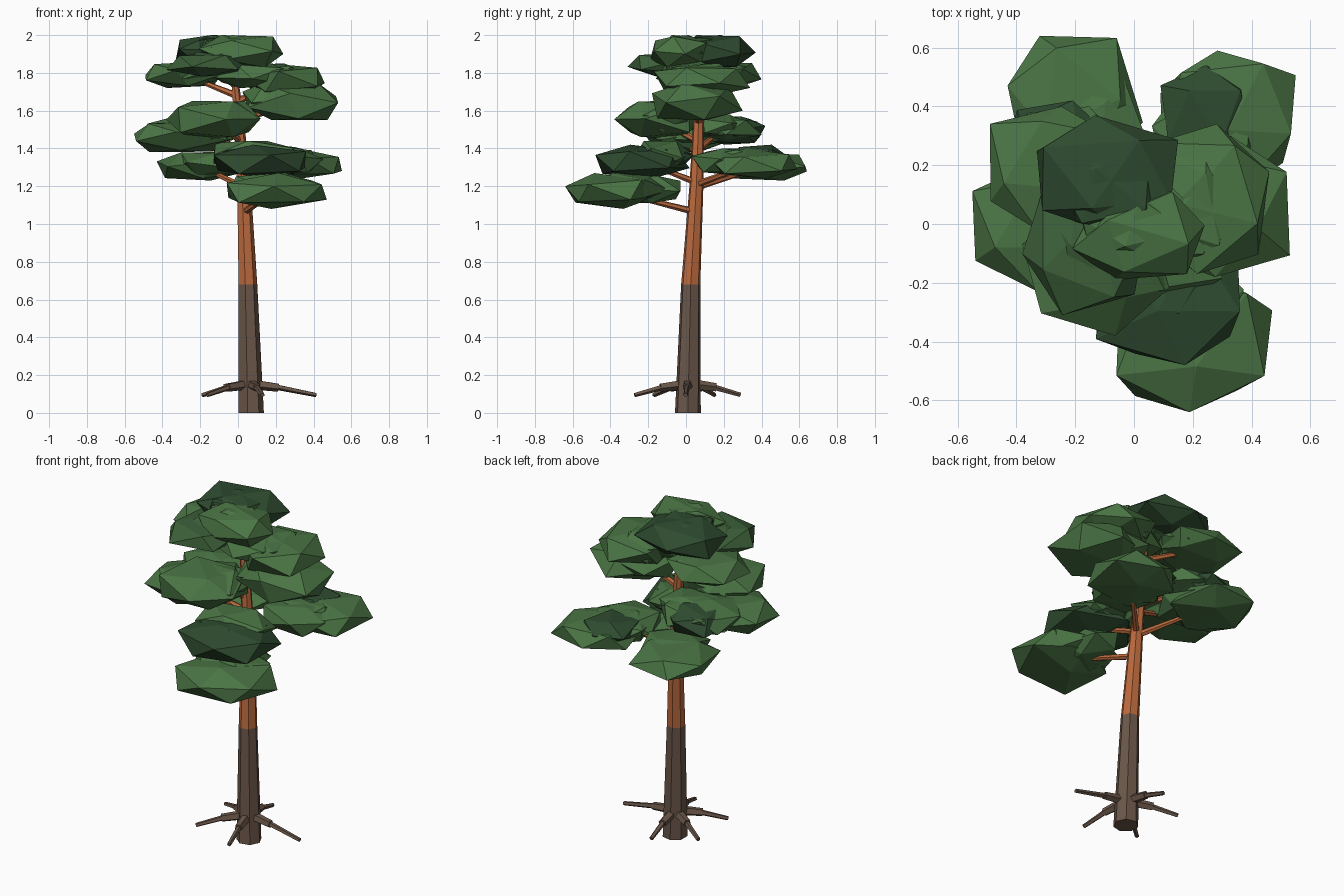
import bpy, bmesh, math, random
from mathutils import Vector, Euler

old = bpy.data.objects.get("Cube")
if old:
    bpy.data.objects.remove(old, do_unlink=True)


def material(name, rgb):
    lin = [((c / 255 + 0.055) / 1.055) ** 2.4 for c in rgb] + [1.0]
    m = bpy.data.materials.new(name)
    m.use_nodes = True
    m.diffuse_color = lin
    m.node_tree.nodes["Principled BSDF"].inputs["Base Color"].default_value = lin
    return m


BARK = material("dark bark", (106, 86, 73))
SIENNA = material("orange bark", (186, 105, 61))
LIGHT = material("light needles", (74, 116, 68))
MID = material("middle needles", (61, 97, 58))
DARK = material("dark needles", (47, 76, 48))


def make(name, bm, mat):
    bmesh.ops.recalc_face_normals(bm, faces=bm.faces)
    me = bpy.data.meshes.new(name)
    bm.to_mesh(me)
    bm.free()
    me.materials.append(mat)
    ob = bpy.data.objects.new(name, me)
    bpy.context.collection.objects.link(ob)
    return ob


def loft(name, rings, sides, mat):
    """Faceted tube through (centre, radius) rings; flat rings if upright."""
    bm = bmesh.new()
    axis = (rings[-1][0] - rings[0][0]).normalized()
    turn = Vector((0, 0, 1)).rotation_difference(axis)
    if axis.z > 0.9:
        turn.identity()
    loops = []
    for centre, r in rings:
        loops.append([bm.verts.new(centre + turn @ Vector((
            r * math.cos(math.tau * i / sides), r * math.sin(math.tau * i / sides), 0)))
            for i in range(sides)])
    for a, b in zip(loops, loops[1:]):
        for i in range(sides):
            j = (i + 1) % sides
            bm.faces.new((a[i], a[j], b[j], b[i]))
    bm.faces.new(loops[0][::-1])
    bm.faces.new(loops[-1])
    return make(name, bm, mat)


# Trunk: leaning, tapered, in two bark colours
trunk = [(Vector((0.067, 0.01, 0)), 0.07), (Vector((0.05, 0.025, 0.68)), 0.052),
         (Vector((0.03, 0.055, 1.2)), 0.038), (Vector((0.0, 0.068, 1.6)), 0.027),
         (Vector((-0.03, 0.07, 1.88)), 0.014)]
loft("lower_trunk", trunk[:2], 7, BARK)
loft("upper_trunk", trunk[1:], 7, SIENNA)


def trunk_at(z):
    for (a, _), (b, _) in zip(trunk, trunk[1:]):
        if z <= b.z:
            return a.lerp(b, (z - a.z) / (b.z - a.z))
    return trunk[-1][0]


# Roots: thick stub and a thin drooping tip
for n, (angle, length) in enumerate([(97, 0.28), (151, 0.29), (218, 0.29), (283, 0.29), (358, 0.35)]):
    d = Vector((math.cos(math.radians(angle)), math.sin(math.radians(angle)), 0))
    base = Vector((0.065, 0.01, 0))
    up = Vector((0, 0, 1))
    mid = base + d * 0.15 + up * 0.135
    loft(f"root_base_{n}", [(base + d * 0.03 + up * 0.15, 0.028), (mid, 0.023)], 5, BARK)
    loft(f"root_tip_{n}", [(mid - d * 0.03 + up * 0.006, 0.016),
                           (base + d * length + up * 0.095, 0.012)], 5, BARK)


def blob(name, lo, hi, mat, seed):
    """Jittered icosahedron, slightly squared off and fitted to a box."""
    rng = random.Random(seed)
    bm = bmesh.new()
    bmesh.ops.create_icosphere(bm, subdivisions=1, radius=1)
    spin = Euler((rng.uniform(0, 6), rng.uniform(0, 6), rng.uniform(0, 6))).to_matrix()
    for v in bm.verts:
        v.co = spin @ v.co * rng.uniform(0.9, 1.1)
    for k in range(3):
        a = min(v.co[k] for v in bm.verts)
        b = max(v.co[k] for v in bm.verts)
        for v in bm.verts:
            t = (v.co[k] - a) / (b - a) * 2 - 1
            t = math.copysign(abs(t) ** 0.85, t)
            v.co[k] = lo[k] + (t + 1) / 2 * (hi[k] - lo[k])
    make(name, bm, mat)


# Needle pads on branches: x range, y range, z range, colour
pads = [
    ("crown_front", (-.21, .24), (-.19, .11), (1.83, 2.0), LIGHT),
    ("crown_back", (-.33, .15), (-.04, .37), (1.83, 2.0), DARK),
    ("upper_front", (-.38, .04), (-.31, .2), (1.78, 1.91), MID),
    ("upper_left", (-.49, -.08), (-.02, .4), (1.72, 1.86), LIGHT),
    ("upper_right", (.03, .46), (-.17, .34), (1.67, 1.85), LIGHT),
    ("shoulder_right", (.05, .53), (-.18, .3), (1.55, 1.75), LIGHT),
    ("middle_front", (-.38, .12), (-.38, .08), (1.45, 1.65), LIGHT),
    ("middle_left", (-.55, -.05), (-.23, .22), (1.38, 1.54), LIGHT),
    ("middle_back", (-.48, .02), (0, .4), (1.43, 1.58), LIGHT),
    ("low_back_left", (-.43, .03), (.18, .64), (1.23, 1.38), LIGHT),
    ("low_back_right", (.09, .55), (.12, .59), (1.24, 1.4), LIGHT),
    ("low_front", (-.13, .36), (-.48, .02), (1.24, 1.42), DARK),
    ("lowest_front", (-.06, .47), (-.64, -.15), (1.08, 1.27), LIGHT),
]
for n, (name, xs, ys, zs, mat) in enumerate(pads):
    lo, hi = Vector((xs[0], ys[0], zs[0])), Vector((xs[1], ys[1], zs[1]))
    size, centre = hi - lo, (lo + hi) / 2
    blob(name + "_pad", lo, hi, mat, 10 + n)
    # Second overlapping pad, set towards the trunk
    small = Vector((size.x * 0.8, size.y * 0.8, size.z * 0.85))
    inward = trunk_at(centre.z) - centre
    middle = centre + Vector((inward.x * 0.25, inward.y * 0.25, size.z * 0.08))
    blob(name + "_small_pad", middle - small / 2, middle + small / 2, mat, 40 + n)
    # Branch rising from the trunk into the pad
    start = trunk_at(centre.z - 0.11)
    end = start.lerp(centre, 0.85)
    loft(name + "_branch", [(start, 0.019), (end, 0.011)], 6, SIENNA)

# Inner pads that fill the gaps beside the trunk
blob("upper_core_pad", (-.12, -.16, 1.72), (.26, .2, 1.86), LIGHT, 70)
blob("low_right_core_pad", (.05, .03, 1.26), (.45, .42, 1.4), LIGHT, 71)
blob("lowest_core_pad", (0, -.42, 1.11), (.3, -.03, 1.26), LIGHT, 72)
blob("low_front_core_pad", (-.13, -.28, 1.28), (.3, .03, 1.44), LIGHT, 73)

# Dark caps sitting on lighter pads
blob("low_right_cap", (.09, .22, 1.28), (.4, .54, 1.42), DARK, 80)
blob("middle_back_cap", (-.45, .08, 1.42), (-.08, .42, 1.57), DARK, 81)
